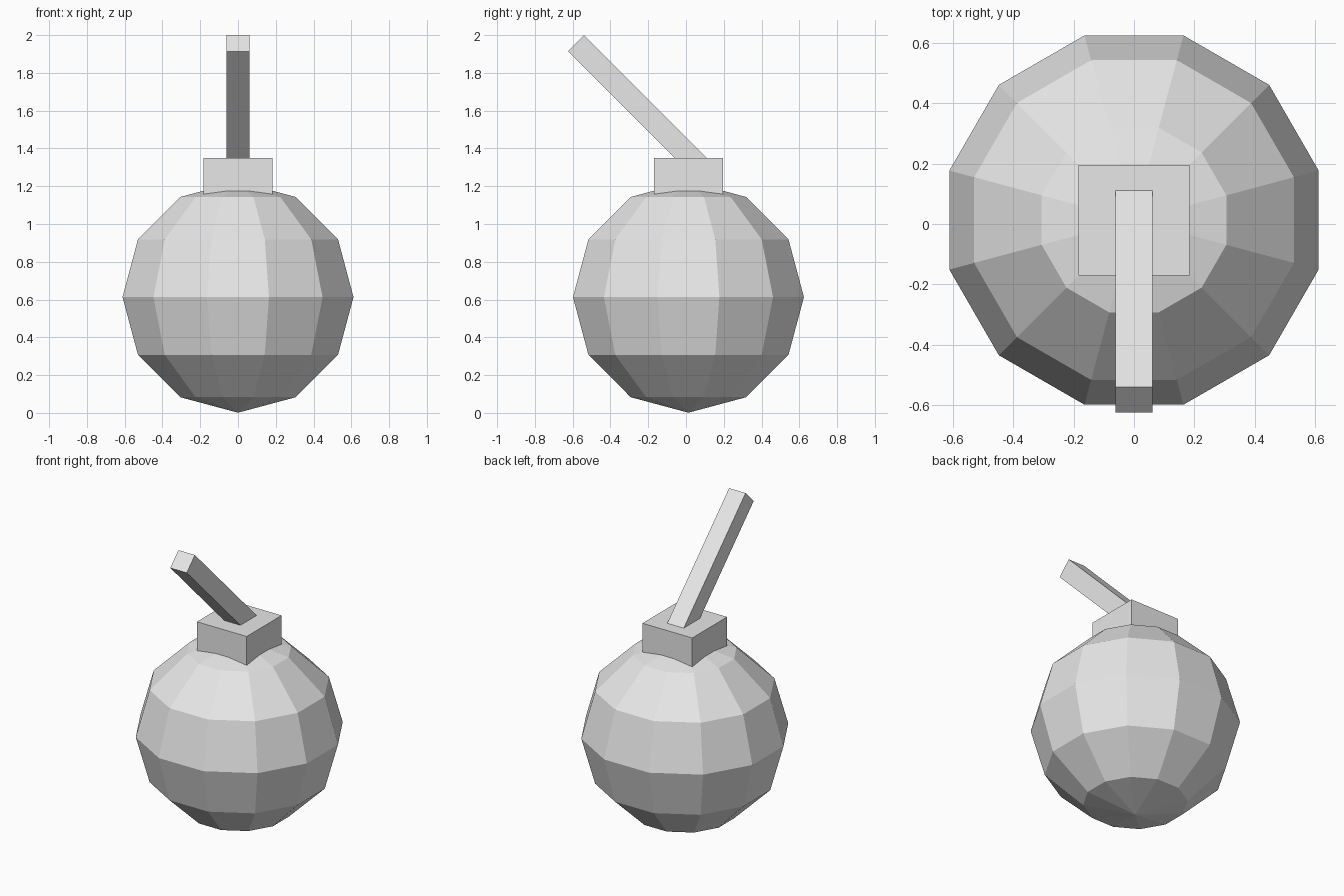
import bpy
from math import radians, sqrt
from mathutils import Vector

cube = bpy.data.objects.get("Cube")
if cube:
    bpy.data.objects.remove(cube, do_unlink=True)

grey = bpy.data.materials.new("light grey")
grey.use_nodes = True
COLOUR = (0.8, 0.8, 0.8, 1)
grey.diffuse_color = COLOUR
grey.node_tree.nodes["Principled BSDF"].inputs["Base Color"].default_value = COLOUR

CENTRE_Y = 0.013


def finish(name):
    obj = bpy.context.object
    obj.name = name
    obj.data.materials.append(grey)
    bpy.ops.object.shade_flat()
    return obj


def box(name, location, size, tilt=0):
    bpy.ops.mesh.primitive_cube_add(size=1, location=location, rotation=(tilt, 0, 0))
    obj = finish(name)
    obj.scale = size
    return obj


# Faceted round body, turned so that a flat side faces the front
bpy.ops.mesh.primitive_uv_sphere_add(
    segments=12, ring_count=6, radius=1,
    location=(0, CENTRE_Y, 0.613), rotation=(0, 0, radians(15)))
finish("body").scale = (0.633, 0.633, 0.612)

# Square neck block sunk into the top of the body
box("neck", (0, CENTRE_Y, 1.167), (0.366, 0.366, 0.366))

# Square fuse leaning forward at 45 degrees, its foot hidden in the neck
WIDTH, LENGTH = 0.121, 1.0
along = Vector((0, -1, 1)) / sqrt(2)
tip = Vector((0, -0.582, 1.957))
box("fuse", tip - along * LENGTH / 2, (WIDTH, WIDTH, LENGTH), radians(45))
